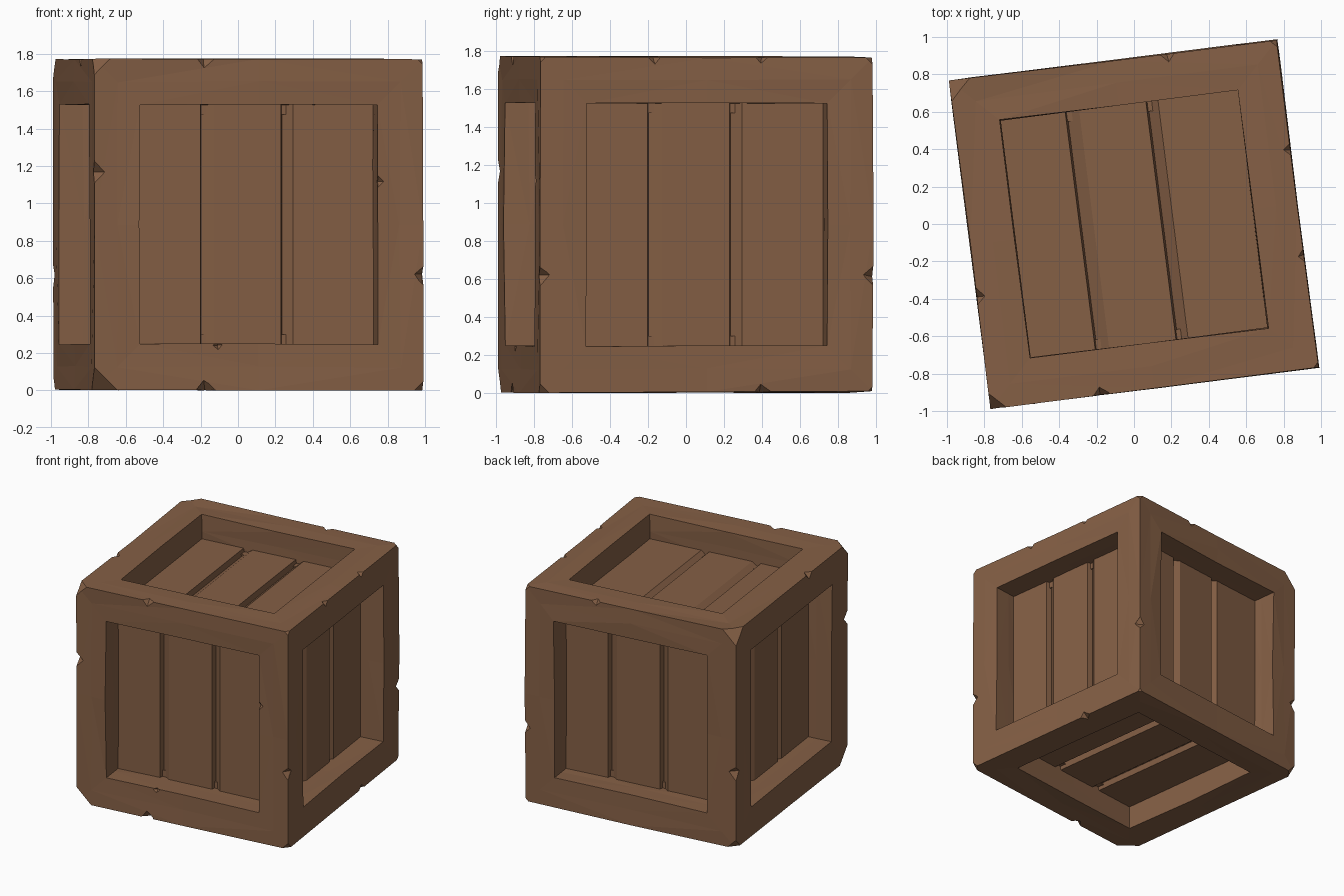
import bpy, bmesh, random
from math import radians
from mathutils import Matrix, Vector

random.seed(4)
if "Cube" in bpy.data.objects:
    bpy.data.objects.remove(bpy.data.objects["Cube"])

H = 0.8875      # half the crate size
BORDER = 0.243  # width of the frame timbers
DEPTH = 0.2     # recess down to the planks
PLACE = Matrix.Translation((0, 0, H)) @ Matrix.Rotation(radians(7.2), 4, "Z")

wood = bpy.data.materials.new("brown wood")
wood.use_nodes = True
COLOUR = (0.235, 0.116, 0.06, 1)
wood.diffuse_color = COLOUR
wood.node_tree.nodes["Principled BSDF"].inputs["Base Color"].default_value = COLOUR


def make_object(name, bm):
    bmesh.ops.recalc_face_normals(bm, faces=bm.faces)
    mesh = bpy.data.meshes.new(name)
    bm.to_mesh(mesh)
    bm.free()
    mesh.materials.append(wood)
    obj = bpy.data.objects.new(name, mesh)
    bpy.context.collection.objects.link(obj)
    obj.matrix_world = PLACE
    return obj


# Frame: cube with a recess sunk into every side
bm = bmesh.new()
bmesh.ops.create_cube(bm, size=2 * H)
sides = list(bm.faces)
bmesh.ops.inset_individual(bm, faces=sides, thickness=BORDER, use_even_offset=True)
normals = [f.normal.copy() for f in sides]
sunk = bmesh.ops.extrude_discrete_faces(bm, faces=sides)["faces"]
for face, normal in zip(sunk, normals):
    bmesh.ops.translate(bm, verts=face.verts, vec=-normal * (DEPTH + 0.06))

# Slightly worn, uneven timber edges
corners = set(bm.verts)
bmesh.ops.subdivide_edges(bm, edges=bm.edges[:], cuts=1, use_grid_fill=True)
for v in bm.verts:
    if v not in corners:
        v.co *= 1 - random.uniform(0, 0.012)
bmesh.ops.triangulate(bm, faces=bm.faces)

# Broken corners: (direction, size)
for direction, size in [((-1, -1, 1), 0.09), ((-1, -1, -1), 0.13), ((-1, 1, 1), 0.12),
                        ((1, -1, 1), 0.04), ((1, 1, 1), 0.06), ((1, -1, -1), 0.05),
                        ((1, 1, -1), 0.05), ((-1, 1, -1), 0.08)]:
    d = Vector(direction)
    cut = bmesh.ops.bisect_plane(bm, geom=bm.verts[:] + bm.edges[:] + bm.faces[:],
                                 plane_co=d * H - Vector((0, 0, d.z * size)),
                                 plane_no=d, clear_outer=True)
    rim = [e for e in cut["geom_cut"] if isinstance(e, bmesh.types.BMEdge)]
    bmesh.ops.holes_fill(bm, edges=rim)
frame = make_object("crate_frame", bm)

# Small notches knocked out of the edges
O = H - BORDER
notches = [(-H, -H, 0.28), (H, -H, -0.27), (H, H, -0.27), (-H, H, -0.27),
           (-0.29, -H, H), (0.29, H, H), (H, -0.28, H), (H, 0.29, H), (-H, -0.28, H),
           (H, 0.29, -H), (-0.29, -H, -H), (-0.22, -H, -O), (O, -H, 0.23)]
bm = bmesh.new()
for i, p in enumerate(notches):
    small = 0.035 if O in (abs(p[0]), abs(p[2])) else random.uniform(0.045, 0.065)
    turn = Matrix.Rotation(radians(random.uniform(-12, 12)), 4, (1, 1, 1))
    bmesh.ops.create_uvsphere(bm, u_segments=4, v_segments=2, radius=small,
                              matrix=Matrix.Translation(p) @ turn)
cutter = make_object("notch_cutter", bm)
cutter.hide_render = True
mod = frame.modifiers.new("notches", "BOOLEAN")
mod.operation = "DIFFERENCE"
mod.solver = "EXACT"
mod.object = cutter
bpy.context.view_layer.update()
evaluated = frame.evaluated_get(bpy.context.evaluated_depsgraph_get())
carved = bpy.data.meshes.new_from_object(evaluated)
frame.modifiers.clear()
frame.data = carved
bpy.data.objects.remove(cutter)


# Plank panel: extruded section with three boards split by sloped grooves
def panel(name, rotation):
    top, low, base, w = H - DEPTH, H - DEPTH - 0.045, H - DEPTH - 0.1, O + 0.015
    section = [(-w, base), (-w, top), (-0.29, top), (-0.28, low), (-0.215, top),
               (0.145, top), (0.155, low), (0.21, top), (w, top), (w, base)]
    bm = bmesh.new()
    face = bm.faces.new([bm.verts.new((u, -w, n)) for u, n in section])
    ext = bmesh.ops.extrude_face_region(bm, geom=[face])["geom"]
    bmesh.ops.translate(bm, vec=(0, 2 * w, 0),
                        verts=[g for g in ext if isinstance(g, bmesh.types.BMVert)])
    bm.transform(rotation)
    make_object(name, bm)


upright = Matrix.Rotation(radians(90), 4, "X")
for k, side in enumerate(["front", "left", "back", "right"]):
    panel(side + "_planks", Matrix.Rotation(radians(90 * k), 4, "Z") @ upright)
panel("top_planks", Matrix.Identity(4))
panel("bottom_planks", Matrix.Rotation(radians(180), 4, "X"))
